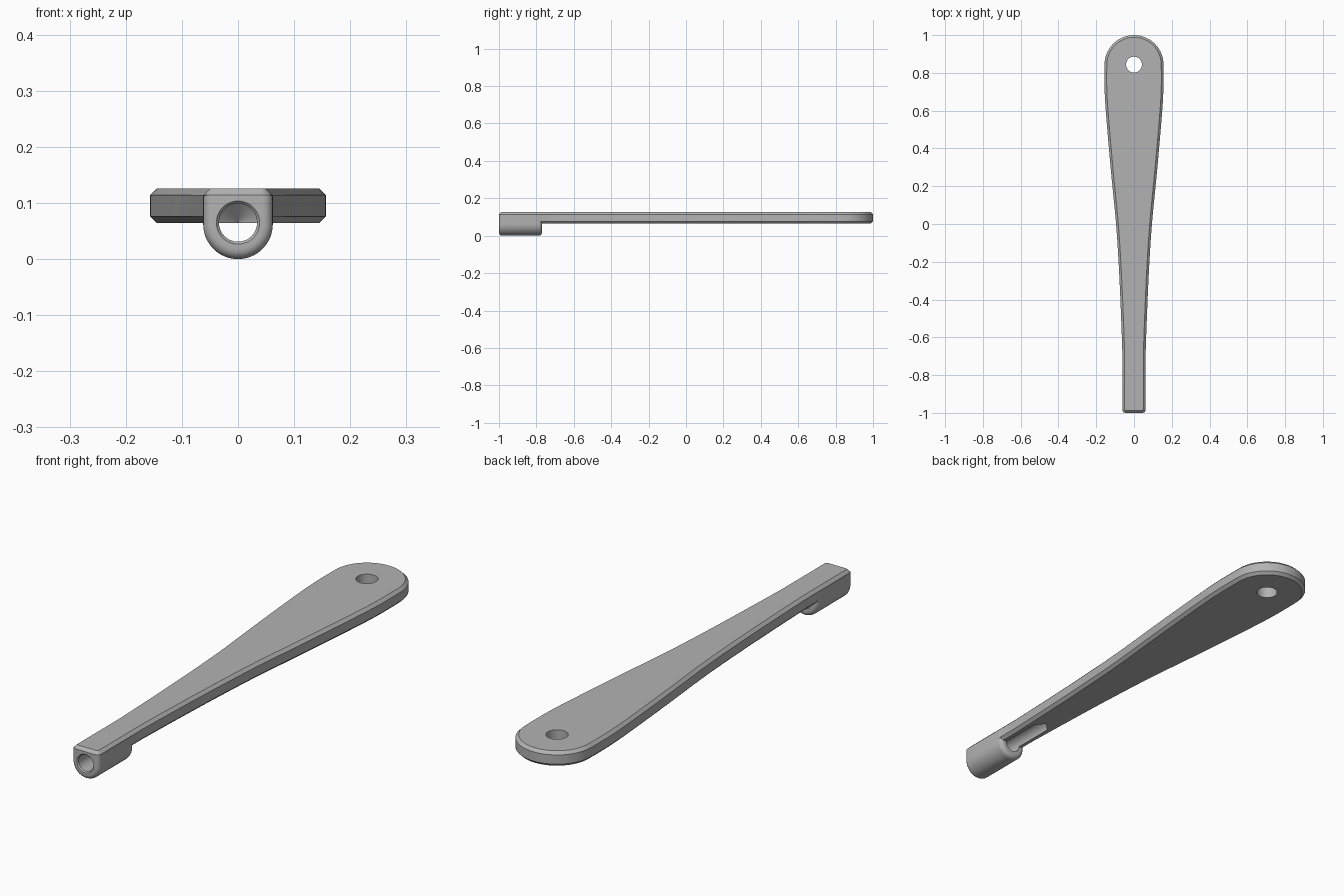
import bpy, bmesh, math
from mathutils import Vector, Matrix

cube = bpy.data.objects.get("Cube")
if cube:
    bpy.data.objects.remove(cube, do_unlink=True)

grey = bpy.data.materials.new("plain grey")
grey.use_nodes = True
colour = (0.45, 0.45, 0.45, 1)
grey.diffuse_color = colour
grey.node_tree.nodes["Principled BSDF"].inputs["Base Color"].default_value = colour


def loft(name, rings):
    """Closed solid through rings that all have the same number of points."""
    bm = bmesh.new()
    loops = [[bm.verts.new(p) for p in ring] for ring in rings]
    n = len(loops[0])
    for a, b in zip(loops, loops[1:]):
        for i in range(n):
            j = (i + 1) % n
            bm.faces.new((a[i], a[j], b[j], b[i]))
    bm.faces.new(loops[0][::-1])
    bm.faces.new(loops[-1])
    bmesh.ops.recalc_face_normals(bm, faces=bm.faces)
    mesh = bpy.data.meshes.new(name)
    bm.to_mesh(mesh)
    bm.free()
    mesh.materials.append(grey)
    obj = bpy.data.objects.new(name, mesh)
    bpy.context.collection.objects.link(obj)
    return obj


def turned(name, profile, matrix, n=48):
    """Round solid from (radius, height) pairs, placed by a matrix."""
    angles = [2 * math.pi * i / n for i in range(n)]
    return loft(name, [[matrix @ Vector((r * math.cos(a), r * math.sin(a), h))
                        for a in angles] for r, h in profile])


def boolean(target, tool, operation):
    bpy.context.view_layer.objects.active = target
    mod = target.modifiers.new(operation, "BOOLEAN")
    mod.operation, mod.solver, mod.object = operation, "EXACT", tool
    bpy.ops.object.modifier_apply(modifier=mod.name)
    bpy.data.objects.remove(tool, do_unlink=True)


def arc(cx, cy, r, start, end, steps):
    angles = [math.radians(start + (end - start) * i / steps) for i in range(steps + 1)]
    return [Vector((cx + r * math.cos(a), cy + r * math.sin(a))) for a in angles]


def spline(points, steps=5):
    """Smooth curve through the points."""
    pts = [Vector(p) for p in points]
    ext = [pts[0]] + pts + [pts[-1]]
    out = []
    for a, b, c, d in zip(ext, ext[1:], ext[2:], ext[3:]):
        for k in range(steps):
            t = k / steps
            out.append(0.5 * (2 * b + (c - a) * t + (2 * a - 5 * b + 4 * c - d) * t ** 2
                              + (3 * b - a - 3 * c + d) * t ** 3))
    return out


def inset(points, d):
    """Move a counter-clockwise outline inwards."""
    out = []
    for i, p in enumerate(points):
        e = (p - points[i - 1]).normalized()
        f = (points[(i + 1) % len(points)] - p).normalized()
        normal = Vector((-e.y - f.y, e.x + f.x)).normalized()
        out.append(p + normal * d / max(0.5, normal.dot(Vector((-e.y, e.x)))))
    return out


# Flared paddle handle with chamfered rims
HALF, FRONT, CORNER = 0.061, -0.9995, 0.02
side = arc(HALF - CORNER, FRONT + CORNER, CORNER, -90, 0, 6)
side += spline([(HALF, -0.7), (0.068, -0.5), (0.079, -0.25), (0.095, 0.0),
                (0.122, 0.28), (0.148, 0.58), (0.156, 0.72), (0.156, 0.844)])
side += arc(0, 0.844, 0.156, 0, 86, 20)
outline = side + [Vector((-p.x, p.y)) for p in reversed(side)]
LOW, HIGH, CHAMFER = 0.064, 0.126, 0.012
handle = loft("handle", [[(p.x, p.y, z) for p in inset(outline, d)] for z, d in
                         ((LOW, CHAMFER), (LOW + CHAMFER, 0), (HIGH - CHAMFER, 0), (HIGH, CHAMFER))])


# Rounded socket under the narrow end
def socket_ring(y, d):
    r = 0.062 - d
    bottom = arc(0, 0.062, r, 180, 360, 32)
    return [(p.x, y, p.y) for p in [Vector((-r, 0.113))] + bottom + [Vector((r, 0.113))]]


ROUND, START, END = 0.018, -1.0, -0.77
turns = [math.radians(15 * i) for i in range(7)]
rings = [socket_ring(START + ROUND * (1 - math.sin(a)), ROUND * (1 - math.cos(a))) for a in reversed(turns)]
rings += [socket_ring(END - ROUND * (1 - math.sin(a)), ROUND * (1 - math.cos(a))) for a in turns]
boolean(handle, loft("socket", rings), "UNION")

# Bore through the socket, running on as a groove with a conical end
along = Matrix.Translation((0, 0, 0.065)) @ Matrix.Rotation(math.radians(-90), 4, "X")
boolean(handle, turned("bore", [(0.043, -1.005), (0.034, -0.995), (0.034, -0.59), (0.001, -0.56)], along),
        "DIFFERENCE")

# Hanging hole in the wide end
boolean(handle, turned("hanging_hole", [(0.042, 0), (0.042, 0.2)], Matrix.Translation((0, 0.844, 0))),
        "DIFFERENCE")

bpy.ops.object.select_all(action="DESELECT")
handle.select_set(True)
bpy.context.view_layer.objects.active = handle
bpy.ops.object.shade_smooth_by_angle(angle=math.radians(30))
